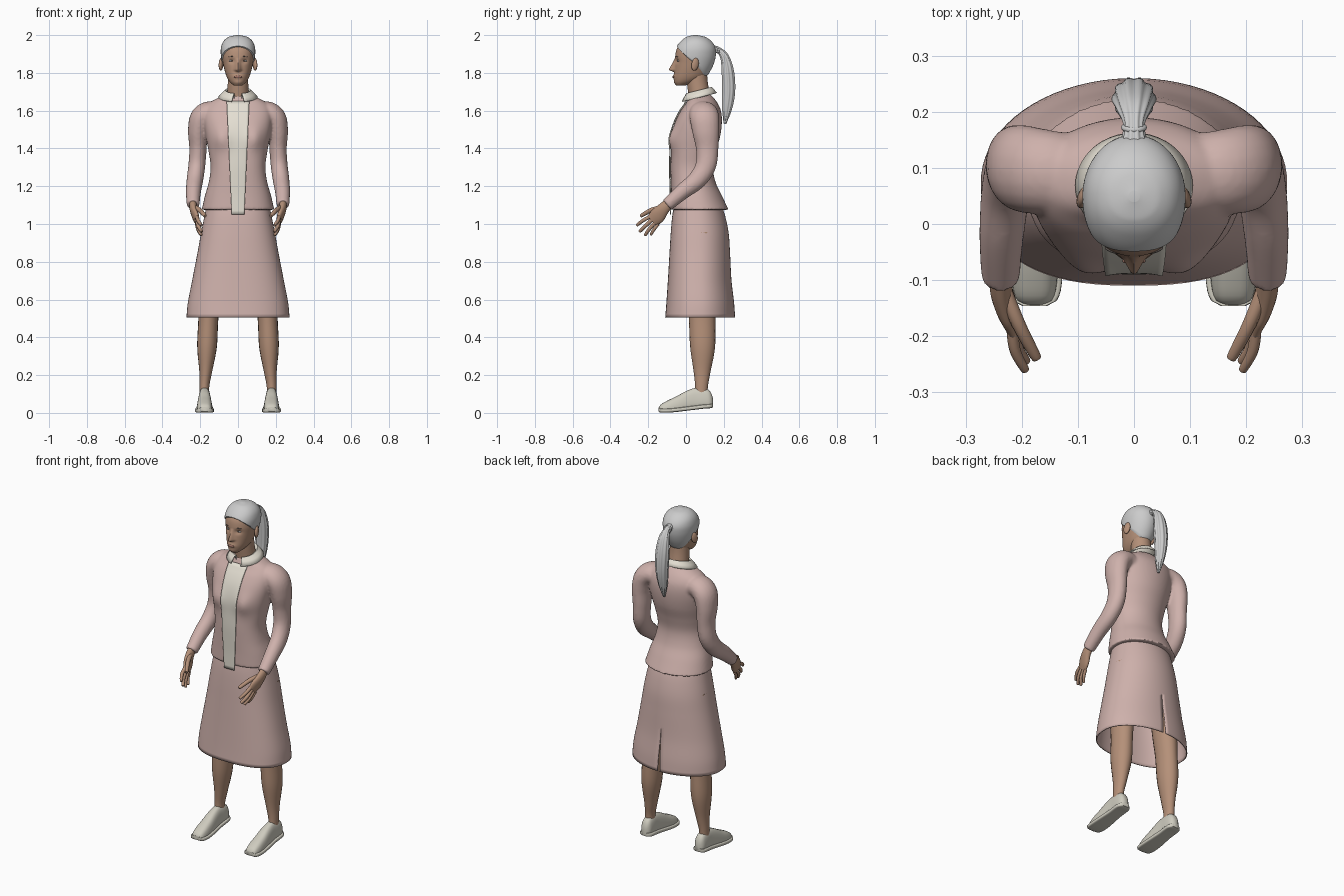
import bpy, bmesh
from math import sin, cos, pi, exp, sqrt, copysign
from mathutils import Vector

if "Cube" in bpy.data.objects:
    bpy.data.objects.remove(bpy.data.objects["Cube"])

def mat(name, r, g, b):
    m = bpy.data.materials.new(name)
    m.diffuse_color = (r, g, b, 1)
    m.use_nodes = True
    m.node_tree.nodes["Principled BSDF"].inputs["Base Color"].default_value = m.diffuse_color
    return m

PINK, SKIN = mat("pink", .62, .44, .41), mat("skin", .46, .28, .19)
CREAM, HAIR = mat("cream", .78, .74, .65), mat("hair", .55, .55, .56)
SHOE, DARK = mat("shoe", .62, .6, .52), mat("dark", .12, .1, .09)
LIP = mat("lip", .36, .18, .14)

def skin(name, groups, m, cap=True, loop=True, solid=0):
    """Bridge each group of rings into one mesh object."""
    bm = bmesh.new()
    for rings in groups:
        vs = [[bm.verts.new(p) for p in r] for r in rings]
        n = len(vs[0])
        for a, b in zip(vs, vs[1:]):
            for i in range(n if loop else n - 1):
                j = (i + 1) % n
                bm.faces.new((a[i], a[j], b[j], b[i]))
        if cap:
            bm.faces.new(vs[0])
            bm.faces.new(vs[-1])
    bmesh.ops.remove_doubles(bm, verts=bm.verts, dist=1e-5)
    bmesh.ops.recalc_face_normals(bm, faces=bm.faces)
    me = bpy.data.meshes.new(name)
    bm.to_mesh(me)
    bm.free()
    me.shade_smooth()
    me.materials.append(m)
    ob = bpy.data.objects.new(name, me)
    bpy.context.collection.objects.link(ob)
    if solid:
        mod = ob.modifiers.new("thickness", 'SOLIDIFY')
        mod.thickness, mod.offset = solid, 0
    return ob

def hermite(a, b, ta, tb, u):
    u2, u3 = u * u, u * u * u
    return (2*u3-3*u2+1)*a + (u3-2*u2+u)*ta + (-2*u3+3*u2)*b + (u3-u2)*tb

def at(rows, k):
    """Smooth interpolation of rows keyed on their first, rising, value."""
    k = min(max(k, rows[0][0]), rows[-1][0])
    i = max(j for j in range(len(rows) - 1) if rows[j][0] <= k)
    p, a, b, q = rows[max(i-1, 0)], rows[i], rows[i+1], rows[min(i+2, len(rows)-1)]
    h = b[0] - a[0]
    return [hermite(a[c], b[c], (b[c]-p[c]) / (b[0]-p[0]) * h,
                    (q[c]-a[c]) / (q[0]-a[0]) * h, (k-a[0]) / h) for c in range(1, len(a))]

def sgnpow(v, p):
    return copysign(abs(v) ** p, v)

def section(t, rx, yf, yb, pf=.8):
    p = pf if sin(t) < 0 else 1
    return rx * sgnpow(cos(t), p), (yf+yb)/2 + (yb-yf)/2 * sgnpow(sin(t), p)

def angles(n):
    return [2 * pi * i / n for i in range(n)]

def tube(rows, ref, n=20, steps=6, ridge=0, s=1):
    """Rings along a path of (x, y, z, radius along ref, other radius)."""
    keyed = [(i, *r) for i, r in enumerate(rows)]
    N = (len(rows) - 1) * steps
    pts = [at(keyed, i / steps) for i in range(N + 1)]
    rings = []
    for i, q in enumerate(pts):
        d = (Vector(pts[min(i+1, N)][:3]) - Vector(pts[max(i-1, 0)][:3])).normalized()
        u = (Vector(ref) - d * d.dot(Vector(ref))).normalized()
        v = d.cross(u)
        ring = [Vector(q[:3]) + (u*q[3]*cos(t) + v*q[4]*sin(t)) * (1 + ridge*cos(10*t)) for t in angles(n)]
        rings.append([(p.x * s, p.y, p.z) for p in ring])
    return rings

def ball(name, loc, scale, m, rot=(0, 0, 0)):
    bpy.ops.mesh.primitive_uv_sphere_add(segments=20, ring_count=12, location=loc, rotation=rot)
    ob = bpy.context.object
    ob.name, ob.scale = name, scale
    ob.data.materials.append(m)
    ob.data.shade_smooth()

X, Y = (1, 0, 0), (0, 1, 0)

# jacket: torso and sleeves fused
TORSO = [(1.075, .192, -.078, .226), (1.15, .175, -.078, .19), (1.22, .155, -.08, .157),
         (1.30, .145, -.082, .143), (1.38, .155, -.08, .157), (1.46, .17, -.078, .18),
         (1.54, .182, -.058, .19), (1.60, .18, -.028, .185), (1.64, .155, .0, .167),
         (1.67, .10, .012, .145), (1.685, .07, .02, .13)]

def bust(x, z):
    return .022 * exp(-((abs(x) - .095) / .045) ** 2 - ((z - 1.45) / .06) ** 2)

def torso_point(z, t):
    x, y = section(t, *at(TORSO, z))
    return x, y - bust(x, z) * max(0, -sin(t)), z

ARM = [(.09, .09, 1.57, .07, .06), (.15, .092, 1.59, .075, .06), (.195, .098, 1.56, .078, .06),
       (.212, .105, 1.49, .072, .053), (.212, .112, 1.40, .06, .046), (.218, .105, 1.31, .055, .045),
       (.228, .06, 1.235, .05, .044), (.236, -.02, 1.17, .042, .04), (.238, -.1, 1.1, .034, .034)]
torso = [[torso_point(1.075 + .61*j/50, t) for t in angles(72)] for j in range(51)]
jacket = skin("jacket", [torso, tube(ARM, Y, s=1), tube(ARM, Y, s=-1)], PINK)
rm = jacket.modifiers.new("fuse", 'REMESH')
rm.mode, rm.voxel_size, rm.use_smooth_shade = 'VOXEL', .007, True
sm = jacket.modifiers.new("soften", 'SMOOTH')
sm.factor, sm.iterations = .5, 6

# blouse front showing down the jacket opening
def front_y(x, z):
    rx, yf, yb = at(TORSO, z)
    c = min(1, abs(x) / rx) ** (1 / .8)
    return (yf+yb)/2 - (yb-yf)/2 * sqrt(1 - c*c) ** .8 - bust(x, z)

placket = []
for j in range(31):
    z = 1.05 + .6 * j / 30
    w = .033 + .027 * j / 30
    placket.append([(w*k/5, front_y(w*k/5, z) - .005, z) for k in range(-5, 6)])
skin("blouse_front", [placket], CREAM, cap=False, loop=False, solid=.006)

# collar, open at the front
collar = []
for rx, ry, z in [(.056, .056, 1.66), (.06, .062, 1.702), (.067, .069, 1.706), (.085, .08, 1.69), (.103, .093, 1.67)]:
    ring = []
    for i in range(41):
        t = -pi/2 + .32 + (2*pi - .64) * i / 40
        ring.append((rx*cos(t), .068 + ry*sin(t), z + .25*ry*sin(t)))
    collar.append(ring)
skin("collar", [collar], CREAM, cap=False, loop=False, solid=.005)

# skirt with a slit at the back
SKIRT = [(.505, .27, -.107, .257), (.58, .263, -.101, .252), (.7, .24, -.093, .238), (.85, .211, -.084, .23),
         (.95, .193, -.078, .223), (1.04, .175, -.07, .205), (1.10, .163, -.06, .185)]
skirt = []
for j in range(31):
    z = .505 + .595 * j / 30
    g = max(0, .76 - z) * .12
    ring = []
    for i in range(73):
        t = pi/2 + g + (2*pi - 2*g) * i / 72
        ring.append((*section(t, *at(SKIRT, z)), z))
    skirt.append(ring)
skin("skirt", [skirt], PINK, cap=False, loop=False, solid=.006)

# legs, shoes and hands on both sides
LEG = [(.12, .08, .95, .075, .085), (.148, .08, .65, .062, .077), (.157, .085, .5, .053, .07),
       (.164, .088, .35, .052, .066), (.171, .085, .22, .034, .045), (.178, .082, .14, .026, .034),
       (.178, .08, .06, .026, .034)]
FOOT = [(-.146, .018, .008, .025), (-.136, .036, .003, .042), (-.10, .045, .002, .064), (-.05, .045, .006, .088),
        (0, .041, .012, .115), (.05, .037, .018, .132), (.10, .037, .024, .13), (.13, .032, .026, .112),
        (.144, .016, .03, .075)]
PALM = [(.239, -.085, 1.115, .02, .026), (.236, -.12, 1.08, .02, .033), (.226, -.15, 1.045, .018, .041),
        (.216, -.178, 1.018, .013, .036)]
FINGERS = [[(.232, -.115, 1.09), (.205, -.18, 1.075), (.176, -.235, 1.045)],
           [(.218, -.178, 1.045), (.212, -.225, 1.02), (.195, -.258, .995)],
           [(.218, -.172, 1.03), (.21, -.215, .99), (.193, -.243, .962)],
           [(.218, -.16, 1.012), (.21, -.195, .972), (.195, -.215, .943)],
           [(.219, -.147, 1.0), (.212, -.17, .97), (.2, -.185, .945)]]
for s, side in ((1, "left"), (-1, "right")):
    skin(side + "_leg", [tube(LEG, X, s=s)], SKIN)
    upper, sole = [], []
    for j in range(33):
        y = -.146 + .29 * j / 32
        w, zb, zt = at(FOOT, y)
        ring, base = [], []
        for t in angles(24):
            c, v = sgnpow(cos(t), .7), sgnpow(sin(t), .7)
            ring.append((s * (.177 + w*c*(1 - .14*(v+1))), y, (zb+zt)/2 + (zt-zb)/2*v))
            c, v = sgnpow(cos(t), .4), sgnpow(sin(t), .4)
            base.append((s * (.177 + (w+.004)*c), y, zb + .01 + .011*v))
        upper.append(ring)
        sole.append(base)
    skin(side + "_shoe", [upper], SHOE)
    skin(side + "_sole", [sole], SHOE)
    fingers = []
    for k, f in enumerate(FINGERS):
        r = (.013, .0105, .011, .0105, .009)[k]
        tip = Vector(f[2]) + (Vector(f[2]) - Vector(f[1])).normalized() * .005
        rows = [(*p, r*q, r*q) for p, q in zip(f, (1, .95, .75))] + [(*tip, r*.3, r*.3)]
        fingers.append(tube(rows, X, n=10, s=s))
    skin(side + "_hand", [tube(PALM, X, s=s)] + fingers, SKIN)

# neck and head
skin("neck", [tube([(0, .078, 1.60, .062, .058), (0, .07, 1.68, .057, .056), (0, .06, 1.75, .054, .055),
                    (0, .055, 1.82, .054, .055)], X, n=32)], SKIN)
HEAD = [(1.733, .022, -.05, -.005), (1.75, .042, -.06, .05), (1.775, .058, -.064, .10), (1.81, .07, -.061, .125),
        (1.85, .079, -.058, .143), (1.89, .085, -.057, .152), (1.93, .084, -.047, .15), (1.965, .07, -.02, .127),
        (1.988, .04, .012, .092), (1.996, .004, .045, .053)]

def face(x, z):
    """Forward relief of nose, brow, lips and eye sockets."""
    nose = max(0, min((1.88 - z) / .06, (z - 1.803) / .012, 1))
    d = .03 * nose * exp(-(x / (.009 + .006*nose)) ** 2)
    d -= .009 * exp(-((abs(x) - .034) / .017) ** 2 - ((z - 1.864) / .013) ** 2)
    d += .006 * exp(-(x / .022) ** 2 - ((z - 1.78) / .01) ** 2)
    return d + .004 * exp(-(x / .02) ** 2 - ((z - 1.748) / .012) ** 2)

head = []
for j in range(81):
    z = 1.733 + .263 * sin(pi/2 * j / 80)
    ring = []
    for t in angles(112):
        x, y = section(t, *at(HEAD, z), .9)
        ring.append((x, y - face(x, z) * (sin(t) < 0), z))
    head.append(ring)
skin("head", [head], SKIN)
for s in (1, -1):
    ball("ear", (s*.09, .048, 1.845), (.011, .02, .034), SKIN, (-.2, 0, s*.35))
    ball("eye", (s*.034, -.037, 1.864), (.014, .009, .006), HAIR)
    ball("iris", (s*.034, -.044, 1.864), (.005, .003, .005), DARK)
    ball("eyebrow", (s*.036, -.046, 1.886), (.017, .006, .0025), DARK, (0, s*.12, s*.3))
ball("lips", (0, -.066, 1.779), (.021, .006, .007), LIP)

# smooth swept-back hair, tied into a ponytail
cap = []
for j in range(37):
    ring = []
    for t in angles(72):
        low = 1.85 - .085 * sin(t)
        z = low + (1.996 - low) * sin(pi/2 * j / 36)
        o = -.003 if j == 0 else .006
        rx, yf, yb = at(HEAD, z)
        ring.append((*section(t, rx + o, yf - o, yb + o, .9), z + (.004 if j else 0)))
    cap.append(ring)
skin("hair", [cap], HAIR)
TAIL = [(0, .135, 1.925, .026, .024), (0, .175, 1.918, .018, .017), (0, .206, 1.88, .03, .024),
        (0, .222, 1.80, .038, .033), (0, .226, 1.70, .034, .034), (0, .217, 1.61, .024, .026),
        (0, .206, 1.53, .005, .007)]
skin("ponytail", [tube(TAIL, X, n=60, ridge=.06)], HAIR)
bpy.ops.mesh.primitive_torus_add(location=(0, .172, 1.919), rotation=(pi/2 + .25, 0, 0),
                                 major_radius=.018, minor_radius=.005, major_segments=24, minor_segments=10)
band = bpy.context.object
band.name = "hair_band"
band.data.materials.append(HAIR)
band.data.shade_smooth()

# keep hard edges on hems, soles and caps
bpy.ops.object.select_all(action='SELECT')
jacket.select_set(False)
bpy.context.view_layer.objects.active = band
bpy.ops.object.shade_smooth_by_angle(angle=.9)
